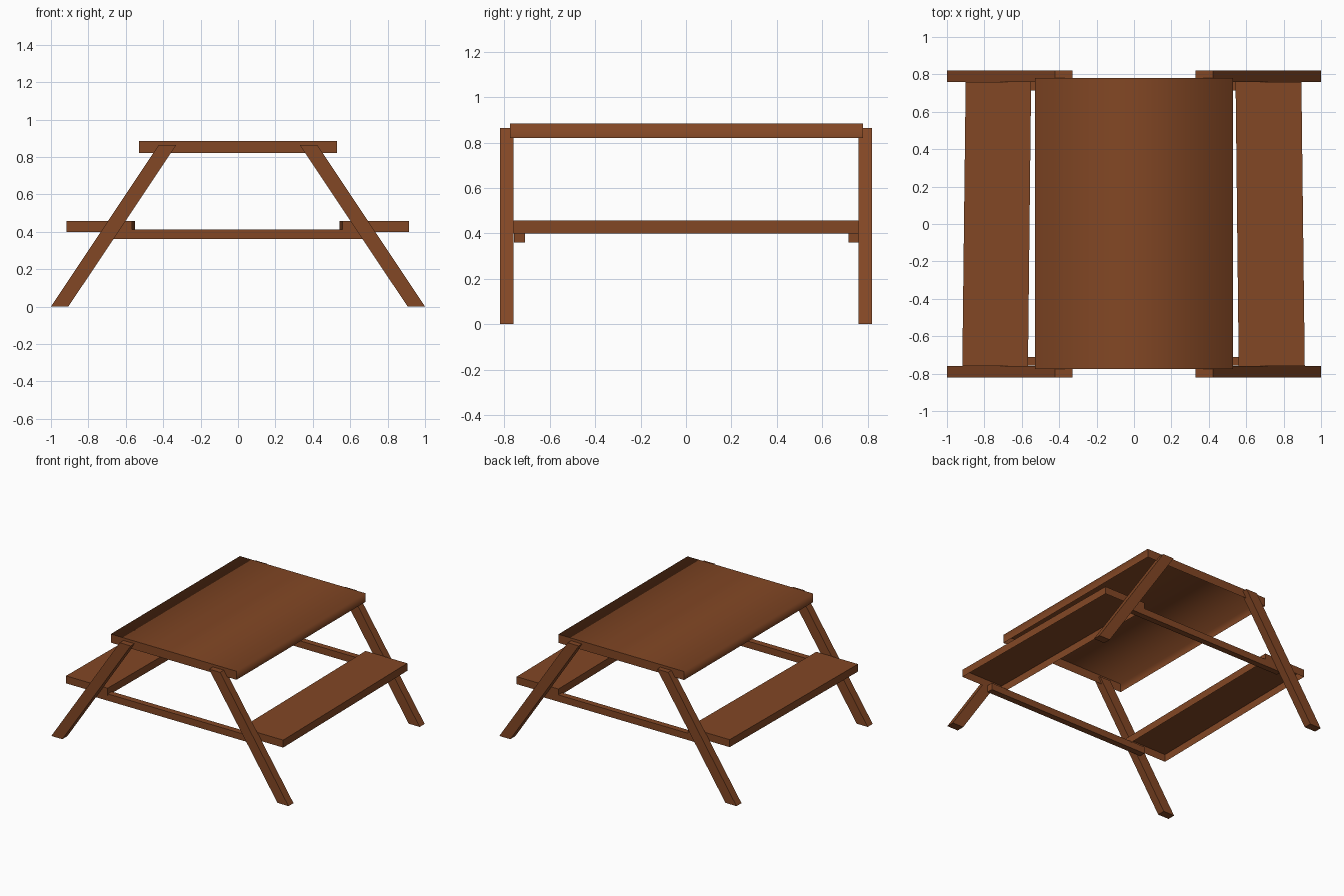
import bpy, bmesh

if "Cube" in bpy.data.objects:
    bpy.data.objects.remove(bpy.data.objects["Cube"])

wood = bpy.data.materials.new("brown wood")
wood.diffuse_color = (0.225, 0.063, 0.018, 1)
wood.use_nodes = True
wood.node_tree.nodes["Principled BSDF"].inputs["Base Color"].default_value = wood.diffuse_color


def prism(name, bottom, top, closed=True):
    """Four-sided solid between two quads; leave the underside open if not closed."""
    bm = bmesh.new()
    lo = [bm.verts.new(p) for p in bottom]
    hi = [bm.verts.new(p) for p in top]
    bm.faces.new(hi)
    for i in range(4):
        j = (i + 1) % 4
        bm.faces.new((lo[i], lo[j], hi[j], hi[i]))
    if closed:
        bm.faces.new(lo[::-1])
    bm.normal_update()
    me = bpy.data.meshes.new(name)
    bm.to_mesh(me)
    bm.free()
    me.materials.append(wood)
    ob = bpy.data.objects.new(name, me)
    bpy.context.collection.objects.link(ob)
    return ob


def rect(x0, x1, y0, y1, z):
    return [(x0, y0, z), (x1, y0, z), (x1, y1, z), (x0, y1, z)]


def board(name, plan, z0, z1):
    """Board with a hollow underside from a plan outline."""
    return prism(name, [(x, y, z0) for x, y in plan],
                 [(x, y, z1) for x, y in plan], closed=False)


# table top: long edges shade softly, ends stay sharp
top = board("table_top", [(-0.53, -0.775), (0.53, -0.775), (0.53, 0.78), (-0.53, 0.78)],
            0.82, 0.885)
for f in top.data.polygons:
    f.use_smooth = abs(f.normal.y) < 0.5
for e in top.data.edges:
    a, b = (top.data.vertices[i].co for i in e.vertices)
    e.use_edge_sharp = abs(a.y - b.y) < 0.01 or abs(a.z - b.z) > 0.01

# seats, slightly out of parallel
board("left_seat", [(-0.918, -0.76), (-0.567, -0.76), (-0.55, 0.76), (-0.90, 0.76)], 0.40, 0.457)
board("right_seat", [(0.56, -0.76), (0.913, -0.76), (0.895, 0.76), (0.543, 0.76)], 0.40, 0.457)

for end, y0, y1 in (("front", -0.82, -0.76), ("back", 0.76, 0.82)):
    # splayed legs
    prism(end + "_left_leg", rect(-1.0, -0.907, y0, y1, 0), rect(-0.423, -0.33, y0, y1, 0.865))
    prism(end + "_right_leg", rect(0.907, 1.0, y0, y1, 0), rect(0.33, 0.423, y0, y1, 0.865))

# cross braces under the seats
for end, y0, y1 in (("front", -0.757, -0.71), ("back", 0.715, 0.76)):
    prism(end + "_brace", rect(-0.69, 0.69, y0, y1, 0.36), rect(-0.69, 0.69, y0, y1, 0.412))
